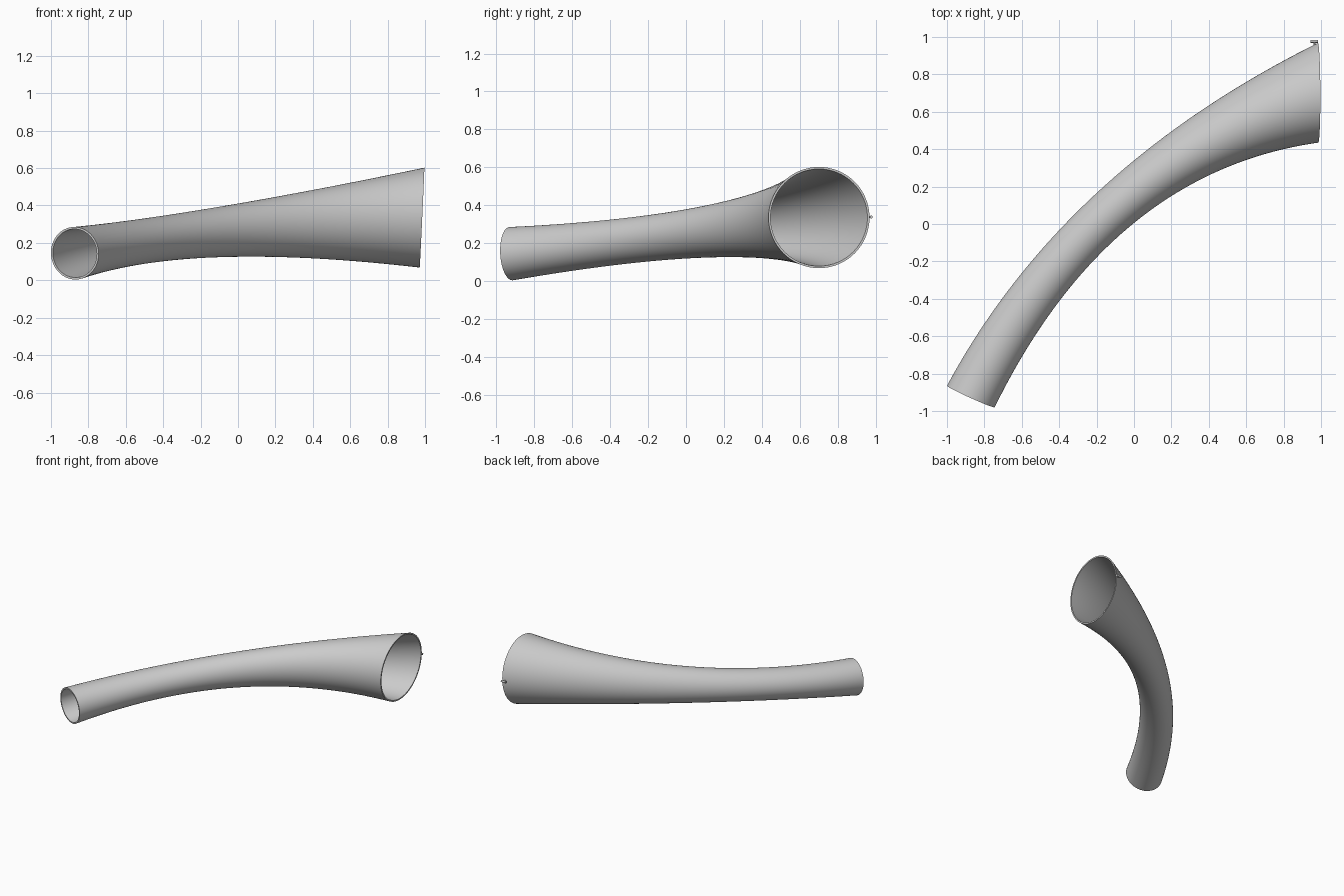
import bpy, bmesh, math
from mathutils import Vector

if "Cube" in bpy.data.objects:
    bpy.data.objects.remove(bpy.data.objects["Cube"])

grey = bpy.data.materials.new("plain grey")
grey.diffuse_color = (0.6, 0.6, 0.6, 1)
grey.use_nodes = True
grey.node_tree.nodes["Principled BSDF"].inputs["Base Color"].default_value = grey.diffuse_color


def finish(name, bm):
    bmesh.ops.recalc_face_normals(bm, faces=bm.faces)
    mesh = bpy.data.meshes.new(name)
    bm.to_mesh(mesh)
    bm.free()
    mesh.materials.append(grey)
    ob = bpy.data.objects.new(name, mesh)
    bpy.context.collection.objects.link(ob)
    bpy.ops.object.select_all(action='DESELECT')
    bpy.context.view_layer.objects.active = ob
    ob.select_set(True)
    bpy.ops.object.shade_smooth_by_angle(angle=math.radians(35))
    return ob


def bezier(p, t):
    a, b, c = (Vector(q) for q in p)
    return a * (1 - t) ** 2 + b * 2 * t * (1 - t) + c * t * t


# Rails: left and right edges (x, y), top and bottom heights (z)
LEFT = [(-1.0, -0.865), (-0.38, 0.29), (0.983, 0.968)]
RIGHT = [(-0.745, -0.98), (-0.128, 0.277), (0.985, 0.435)]
HEIGHTS = [(0.285, 0.004), (0.343, 0.211), (0.602, 0.068)]
STEPS, SIDES, WALL = 48, 64, 0.011


def ring(t, inset):
    l, r, h = bezier(LEFT, t), bezier(RIGHT, t), bezier(HEIGHTS, t)
    mid = (l + r) / 2
    centre = Vector((mid.x, mid.y, (h.x + h.y) / 2))
    side = Vector(((r - l).x / 2, (r - l).y / 2, 0))
    lean = Vector((-0.003, -0.007)).lerp(Vector((0.0125, 0)), t)
    up = Vector((lean.x, lean.y, (h.x - h.y) / 2))
    side *= 1 - inset / side.length
    up *= 1 - inset / up.length
    return [centre + side * math.cos(a) + up * math.sin(a)
            for a in (2 * math.pi * k / SIDES for k in range(SIDES))]


# Hollow flared tube: outer skin out, inner skin back, joined at the rims
bm = bmesh.new()
ts = [i / STEPS for i in range(STEPS + 1)]
loops = [ring(t, 0) for t in ts] + [ring(t, WALL) for t in reversed(ts)]
rows = [[bm.verts.new(p) for p in loop] for loop in loops]
for i, row in enumerate(rows):
    nxt = rows[(i + 1) % len(rows)]
    for k in range(SIDES):
        m = (k + 1) % SIDES
        bm.faces.new((row[k], row[m], nxt[m], nxt[k]))
finish("curved_tube", bm)


# Small peg beside the wide rim, with a short stem into the tube wall
def rod(name, start, end, radius):
    start, end = Vector(start), Vector(end)
    d = end - start
    b = bmesh.new()
    bmesh.ops.create_cone(b, cap_ends=True, segments=16, radius1=radius,
                          radius2=radius, depth=d.length)
    b.transform(d.to_track_quat('Z', 'Y').to_matrix().to_4x4())
    bmesh.ops.translate(b, verts=b.verts, vec=(start + end) / 2)
    finish(name, b)


rod("rim_peg", (0.943, 0.977, 0.338), (0.985, 0.977, 0.338), 0.008)
rod("peg_stem", (0.965, 0.95, 0.338), (0.965, 0.977, 0.338), 0.005)
